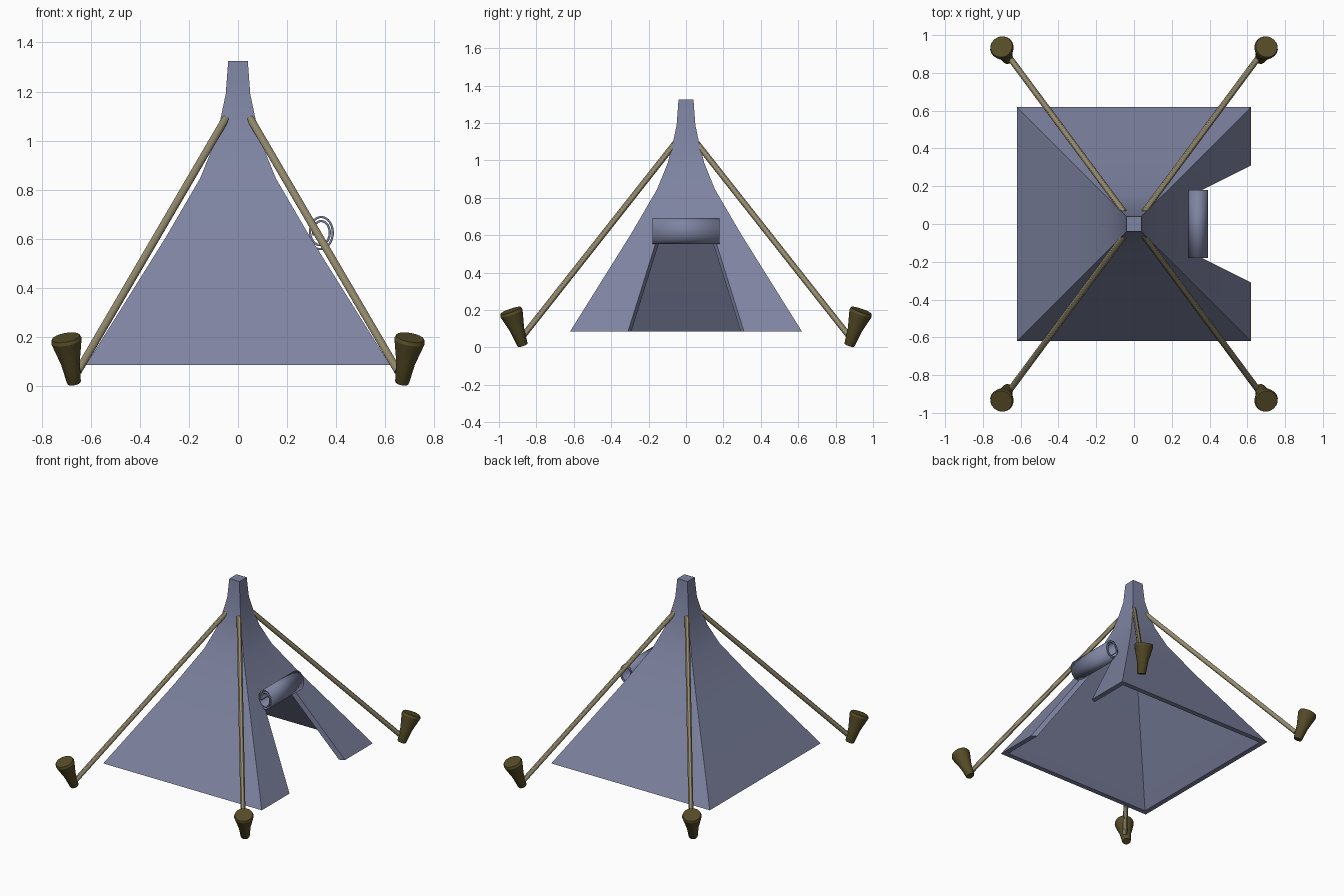
import bpy, bmesh, math
from mathutils import Vector

if "Cube" in bpy.data.objects:
    bpy.data.objects.remove(bpy.data.objects["Cube"])


def material(name, rgb):
    m = bpy.data.materials.new(name)
    m.diffuse_color = (*rgb, 1)
    m.use_nodes = True
    m.node_tree.nodes["Principled BSDF"].inputs["Base Color"].default_value = m.diffuse_color
    return m


def make_object(name, bm, mat, angle=30):
    bmesh.ops.recalc_face_normals(bm, faces=bm.faces[:])
    me = bpy.data.meshes.new(name)
    bm.to_mesh(me)
    bm.free()
    ob = bpy.data.objects.new(name, me)
    bpy.context.collection.objects.link(ob)
    me.materials.append(mat)
    bpy.ops.object.select_all(action='DESELECT')
    ob.select_set(True)
    bpy.context.view_layer.objects.active = ob
    bpy.ops.object.shade_smooth_by_angle(angle=math.radians(angle))
    return ob


def lathe(name, start, end, profile, mat, sides):
    """Round part along start-end; profile = (fraction along, radius)."""
    start, end = Vector(start), Vector(end)
    rot = (end - start).to_track_quat('Z', 'Y')
    bm = bmesh.new()
    rings = []
    for f, r in profile:
        c = start.lerp(end, f)
        rings.append([bm.verts.new(c + rot @ Vector((
            r * math.cos(2 * math.pi * i / sides),
            r * math.sin(2 * math.pi * i / sides), 0))) for i in range(sides)])
    for a, b in zip(rings, rings[1:]):
        for i in range(sides):
            j = (i + 1) % sides
            bm.faces.new((a[i], a[j], b[j], b[i]))
    bm.faces.new(rings[0])
    bm.faces.new(rings[-1])
    return make_object(name, bm, mat)


cloth = material("cloth", (0.21, 0.23, 0.36))
rope_mat = material("rope", (0.29, 0.25, 0.15))
wood = material("wood", (0.09, 0.07, 0.02))

# Canvas: flared square pyramid with an inner shell and a doorway on +x
profile = [(0.62, 0.085), (0.295, 0.605), (0.155, 0.845), (0.098, 0.985),
           (0.071, 1.09), (0.05, 1.19), (0.04, 1.325)]
outline = [(1, -1), (1, -0.5), (1, 0.5), (1, 1), (-1, 1), (-1, -1)]
n = len(outline)
bm = bmesh.new()
shells = []
for inner in (False, True):
    rings = []
    for k, (w, z) in enumerate(profile):
        if inner:
            w -= min(0.035, w * 0.4)
            if k == len(profile) - 1:
                z -= 0.03
        rings.append([bm.verts.new((x * w, y * w, z)) for x, y in outline])
    for k in range(len(rings) - 1):
        for i in range(n):
            if k == 0 and i == 1:
                continue  # doorway
            j = (i + 1) % n
            bm.faces.new((rings[k][i], rings[k][j],
                          rings[k + 1][j], rings[k + 1][i]))
    bm.faces.new(rings[-1])
    shells.append(rings)
outer, inner = shells
rim = [((0, i), (0, (i + 1) % n)) for i in range(n) if i != 1]
rim += [((0, 1), (1, 1)), ((1, 1), (1, 2)), ((1, 2), (0, 2))]
for (a, i), (b, j) in rim:
    bm.faces.new((outer[a][i], outer[b][j], inner[b][j], inner[a][i]))
make_object("tent_canvas", bm, cloth, 25)

# Rolled door flap: an oval spiral strip above the doorway
bm = bmesh.new()
steps, turns = 48, 2.0
prev = None
for s in range(steps + 1):
    t = s / steps
    a = math.radians(200) + t * turns * 2 * math.pi
    k = 1 - 0.45 * t
    x, z = 0.337 + 0.055 * k * math.cos(a), 0.627 + 0.073 * k * math.sin(a)
    cur = [bm.verts.new((x, y, z)) for y in (-0.18, 0.18)]
    if prev:
        bm.faces.new((prev[0], prev[1], cur[1], cur[0]))
    prev = cur
flap = make_object("rolled_door_flap", bm, cloth)
mod = flap.modifiers.new("thickness", 'SOLIDIFY')
mod.thickness = 0.009
mod.offset = 0

# Guy ropes and tapered pegs at the four corners
for sx, side in ((-1, "left"), (1, "right")):
    for sy, end in ((-1, "front"), (1, "back")):
        lathe(f"rope_{end}_{side}", (sx * 0.652, sy * 0.872, 0.06),
              (sx * 0.05, sy * 0.06, 1.09), [(0, 0.016), (1, 0.016)],
              rope_mat, 12)
        lathe(f"peg_{end}_{side}", (sx * 0.668, sy * 0.873, 0.011),
              (sx * 0.702, sy * 0.938, 0.197),
              [(0, 0.026), (0.03, 0.029), (0.45, 0.039), (0.8, 0.057),
               (0.93, 0.063), (1, 0.058)], wood, 20)
